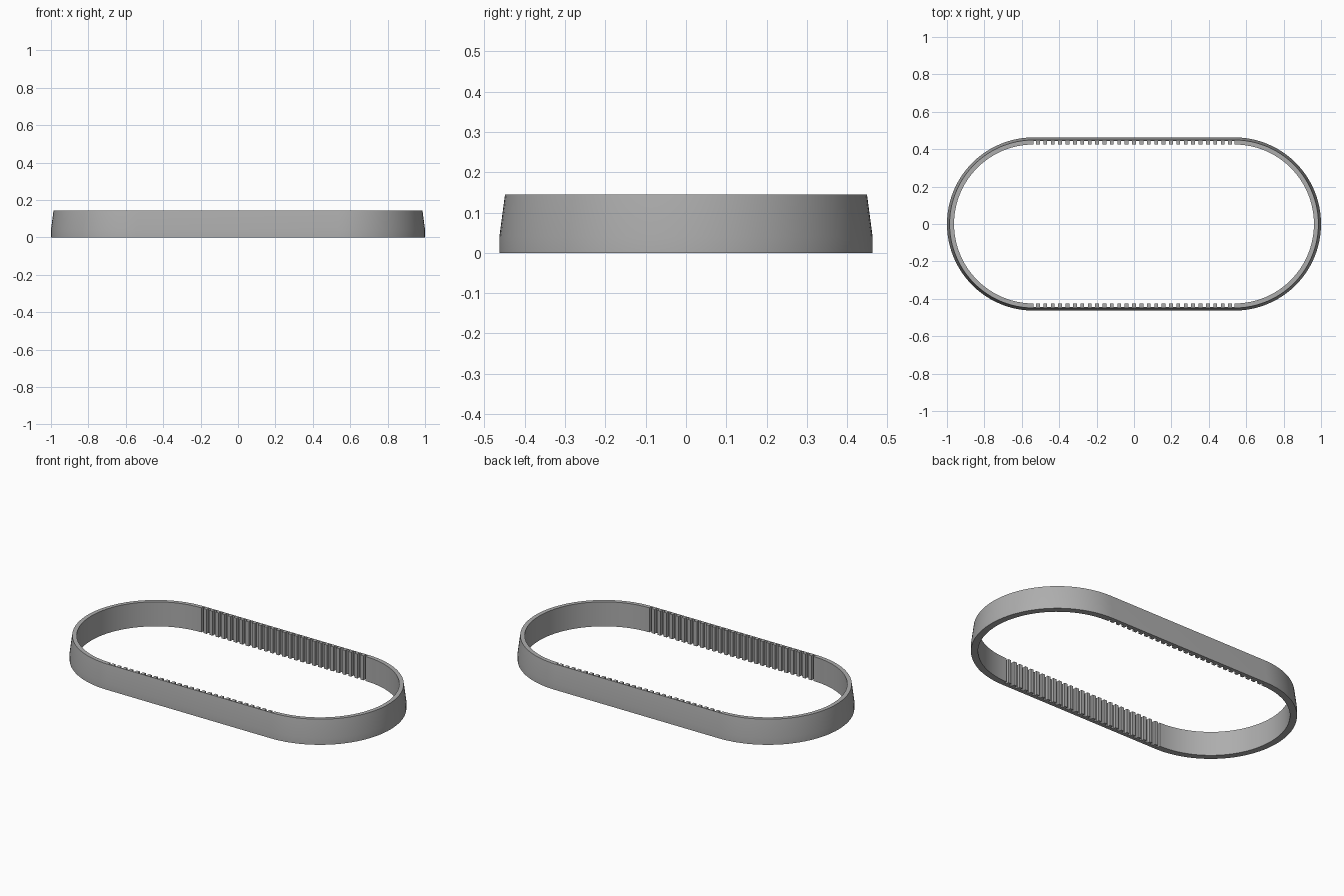
import bpy, bmesh, math

cube = bpy.data.objects.get("Cube")
if cube:
    bpy.data.objects.remove(cube, do_unlink=True)

HALF = 0.537      # half length of the straight runs
R_OUT = 0.463     # outer radius at the base
R_IN = 0.425      # inner radius and tooth tips
R_GROOVE = 0.443  # bottom of the tooth gaps
HEIGHT = 0.145
TEETH = 27
PITCH = 0.0395
TOOTH = 0.02
SEGS = 48

grey = bpy.data.materials.new("Plain grey")
grey.use_nodes = True
colour = (0.42, 0.42, 0.42, 1)
grey.diffuse_color = colour
grey.node_tree.nodes["Principled BSDF"].inputs["Base Color"].default_value = colour


def arc(radius, side):
    """Half circle at one end, counter-clockwise."""
    start = -math.pi / 2 if side > 0 else math.pi / 2
    return [(side * HALF + radius * math.cos(start + math.pi * i / SEGS),
             radius * math.sin(start + math.pi * i / SEGS)) for i in range(SEGS + 1)]


def teeth(sign):
    """Notched straight run between the two inner arcs."""
    points = []
    for i in range(TEETH):
        x = (i - (TEETH - 1) / 2) * PITCH
        a, b = x - TOOTH / 2, x + TOOTH / 2
        points += [(a, R_GROOVE), (a, R_IN), (b, R_IN), (b, R_GROOVE)]
    points = [(-HALF, R_GROOVE)] + points + [(HALF, R_GROOVE)]
    return [(-sign * x, sign * y) for x, y in points]


def loop_edges(bm, points, z):
    verts = [bm.verts.new((x, y, z)) for x, y in points]
    return verts, [bm.edges.new((v, verts[(i + 1) % len(verts)])) for i, v in enumerate(verts)]


def bridge(bm, lower, upper):
    n = len(lower)
    for i in range(n):
        j = (i + 1) % n
        bm.faces.new((lower[i], lower[j], upper[j], upper[i]))


# Toothed belt: tapered outer skin, notched inner skin, flat rims
bm = bmesh.new()
outer = [loop_edges(bm, arc(r, 1) + arc(r, -1), z)
         for r, z in ((R_OUT, 0), (R_OUT, 0.04), (0.449, HEIGHT))]
inside = arc(R_IN, 1) + teeth(1) + arc(R_IN, -1) + teeth(-1)
inner = [loop_edges(bm, inside, z) for z in (0, HEIGHT)]
for low, high in zip(outer, outer[1:]):
    bridge(bm, low[0], high[0])
bridge(bm, inner[0][0], inner[1][0])
for a, b in ((outer[0], inner[0]), (outer[2], inner[1])):
    bmesh.ops.triangle_fill(bm, edges=a[1] + b[1], use_beauty=True)
bmesh.ops.recalc_face_normals(bm, faces=bm.faces)

mesh = bpy.data.meshes.new("belt")
bm.to_mesh(mesh)
bm.free()
mesh.materials.append(grey)
belt = bpy.data.objects.new("belt", mesh)
bpy.context.collection.objects.link(belt)

bpy.context.view_layer.objects.active = belt
belt.select_set(True)
bpy.ops.object.shade_smooth_by_angle(angle=math.radians(30))
